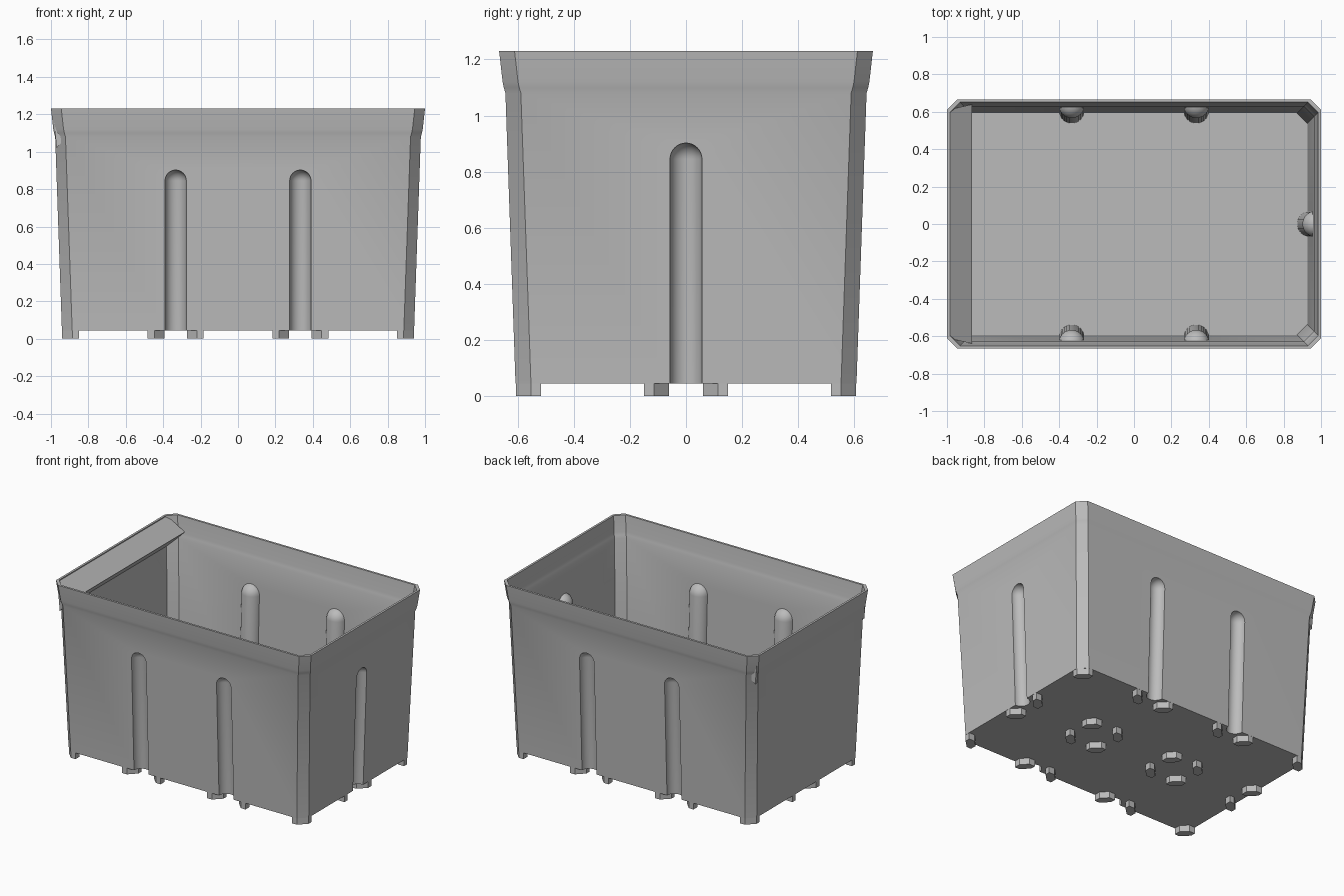
import bpy, bmesh, math
from mathutils import Matrix

if "Cube" in bpy.data.objects:
    bpy.data.objects.remove(bpy.data.objects["Cube"], do_unlink=True)

HX, HY = 1.0, 0.666          # half size at the top edge
CHAMFER = 0.055
WALL = 0.015
FLOOR = 0.045                # underside of the floor
SLOPE = 0.035                # outward lean of the walls
# (height, inset from the top edge)
PROFILE = [(FLOOR, 0.0585), (1.08, 0.0225), (1.10, 0.0165), (1.12, 0.0125), (1.23, 0.0)]

grey = bpy.data.materials.new("grey plastic")
grey.use_nodes = True
colour = (0.5, 0.5, 0.5, 1)
grey.diffuse_color = colour
grey.node_tree.nodes["Principled BSDF"].inputs["Base Color"].default_value = colour


def make(name, bm):
    bmesh.ops.recalc_face_normals(bm, faces=bm.faces)
    mesh = bpy.data.meshes.new(name)
    bm.to_mesh(mesh)
    bm.free()
    mesh.materials.append(grey)
    ob = bpy.data.objects.new(name, mesh)
    bpy.context.collection.objects.link(ob)
    return ob


def ring(bm, z, inset):
    """Rectangle with cut corners."""
    x, y, c = HX - inset, HY - inset, CHAMFER
    pts = [(x, y - c), (x - c, y), (c - x, y), (-x, y - c),
           (-x, c - y), (c - x, -y), (x - c, -y), (x, c - y)]
    return [bm.verts.new((px, py, z)) for px, py in pts]


def loft(name, levels):
    bm = bmesh.new()
    rings = [ring(bm, z, inset) for z, inset in levels]
    for a, b in zip(rings, rings[1:]):
        for i in range(8):
            j = (i + 1) % 8
            bm.faces.new((a[i], a[j], b[j], b[i]))
    bm.faces.new(rings[0])
    bm.faces.new(rings[-1])
    return make(name, bm)


def prism(bm, pts, vector):
    face = bm.faces.new([bm.verts.new(p) for p in pts])
    out = bmesh.ops.extrude_face_region(bm, geom=[face])["geom"]
    bmesh.ops.translate(bm, vec=vector, verts=[v for v in out if isinstance(v, bmesh.types.BMVert)])


def flute(radius, x, y, angle):
    """Round-topped column leaning with the wall."""
    bm = bmesh.new()
    bmesh.ops.create_uvsphere(bm, u_segments=32, v_segments=16, radius=radius)
    bmesh.ops.delete(bm, geom=[v for v in bm.verts if v.co.z < -0.001], context="VERTS")
    rim = [e for e in bm.edges if e.is_boundary]
    out = bmesh.ops.extrude_edge_only(bm, edges=rim)["geom"]
    bmesh.ops.translate(bm, vec=(0, 0, -1), verts=[v for v in out if isinstance(v, bmesh.types.BMVert)])
    bmesh.ops.holes_fill(bm, edges=[e for e in bm.edges if e.is_boundary])
    for v in bm.verts:
        v.co.z += 0.845
        v.co.x += SLOPE * v.co.z
    bm.transform(Matrix.Translation((x, y, 0)) @ Matrix.Rotation(angle, 4, "Z"))
    return make("flute_cutter", bm)


def subtract(target, cutter):
    mod = target.modifiers.new("cut", "BOOLEAN")
    mod.operation = "DIFFERENCE"
    mod.solver = "EXACT"
    mod.object = cutter
    bpy.context.view_layer.objects.active = target
    bpy.ops.object.modifier_apply(modifier=mod.name)
    bpy.data.objects.remove(cutter, do_unlink=True)


def smooth(ob):
    bpy.ops.object.select_all(action="DESELECT")
    ob.select_set(True)
    bpy.context.view_layer.objects.active = ob
    bpy.ops.object.shade_smooth_by_angle(angle=math.radians(30))


# Crate shell: outer body, hollowed, with fluted walls
crate = loft("crate_body", PROFILE)
inner = [(z, inset + WALL) for z, inset in PROFILE]
inner[0] = (FLOOR + WALL, inner[0][1])
inner.append((1.3, WALL))
cavity = loft("cavity_cutter", inner)
places = [(sx / 3, sy * (HY - 0.06), sy * math.pi / 2) for sx in (-1, 1) for sy in (-1, 1)]
places += [(HX - 0.06, 0, 0), (0.06 - HX, 0, math.pi)]
for place in places:
    subtract(cavity, flute(0.069, *place))
    subtract(crate, flute(0.057, *place))
subtract(crate, cavity)
smooth(crate)

# Sloping label panel inside one end
bm = bmesh.new()
Y = 0.64
section = [(-0.99, 1.228), (-0.865, 1.13), (-0.97, 1.02)]
prism(bm, [(x, -Y, z) for x, z in section], (0, 2 * Y, 0))
for v in bm.verts:
    if v.co.x < -0.9:
        v.co.y *= (HY - CHAMFER) / Y
make("label_panel", bm)

# Stacking feet: four diagonal blocks round every grid point
bm = bmesh.new()
block = [(0.06, 0.114), (0.114, 0.06), (0.15, 0.06), (0.15, 0.105), (0.105, 0.15), (0.06, 0.15)]
for gx in (-1, -1 / 3, 1 / 3, 1):
    for gy in (-2 / 3, 0, 2 / 3):
        for sx in (-1, 1):
            for sy in (-1, 1):
                if abs(gx + sx * 0.1) < HX and abs(gy + sy * 0.1) < HY:
                    prism(bm, [(gx + sx * x, gy + sy * y, 0) for x, y in block], (0, 0, FLOOR + 0.002))
make("stacking_feet", bm)
